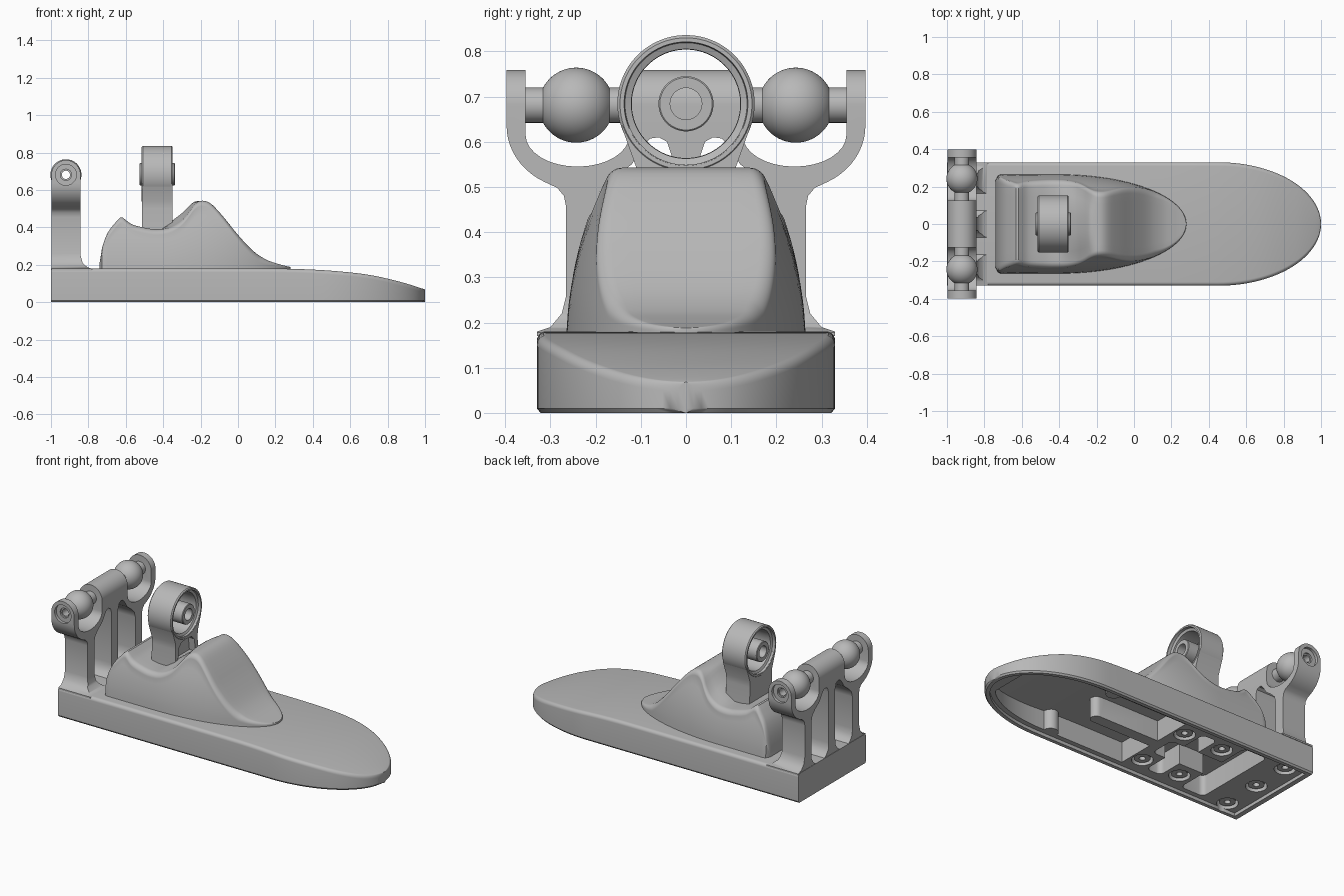
import bpy, bmesh, math
from math import sin, cos, pi, sqrt

if "Cube" in bpy.data.objects:
    bpy.data.objects.remove(bpy.data.objects["Cube"])

grey = bpy.data.materials.new("plain grey")
grey.use_nodes = True
COLOUR = (0.48, 0.48, 0.48, 1)
grey.diffuse_color = COLOUR
grey.node_tree.nodes["Principled BSDF"].inputs["Base Color"].default_value = COLOUR


def make(name, bm):
    bmesh.ops.remove_doubles(bm, verts=bm.verts, dist=0.0002)
    bmesh.ops.recalc_face_normals(bm, faces=bm.faces)
    mesh = bpy.data.meshes.new(name)
    bm.to_mesh(mesh)
    bm.free()
    mesh.materials.append(grey)
    obj = bpy.data.objects.new(name, mesh)
    bpy.context.collection.objects.link(obj)
    return obj


def skin(name, rings, closed=False):
    """Join rings of points with faces; cap the ends unless closed."""
    bm = bmesh.new()
    loops = [[bm.verts.new(p) for p in ring] for ring in rings]
    n = len(loops[0])
    pairs = list(zip(loops, loops[1:]))
    if closed:
        pairs.append((loops[-1], loops[0]))
    else:
        bm.faces.new(loops[0])
        bm.faces.new(loops[-1])
    for a, b in pairs:
        for i in range(n):
            j = (i + 1) % n
            bm.faces.new((a[i], a[j], b[j], b[i]))
    return make(name, bm)


def place(axis, a, u, v):
    return {"X": (a, u, v), "Y": (u, a, v), "Z": (u, v, a)}[axis]


def prism(name, pts, a0, a1, axis):
    return skin(name, [[place(axis, a, u, v) for u, v in pts] for a in (a0, a1)])


def lathe(name, profile, axis, cu, cv, steps=64):
    rings = []
    for k in range(steps):
        t = 2 * pi * k / steps
        rings.append([place(axis, a, cu + r * cos(t), cv + r * sin(t)) for a, r in profile])
    return skin(name, rings, closed=True)


def arc(cu, cv, ru, rv, t0, t1, n=16):
    ts = [math.radians(t0 + (t1 - t0) * k / n) for k in range(n + 1)]
    return [(cu + ru * cos(t), cv + rv * sin(t)) for t in ts]


def mirrored(half):
    return half + [(-u, v) for u, v in reversed(half)]


def rounded(u0, u1, v0, v1, r):
    return (arc(u1 - r, v1 - r, r, r, 0, 90, 6) + arc(u0 + r, v1 - r, r, r, 90, 180, 6)
            + arc(u0 + r, v0 + r, r, r, 180, 270, 6) + arc(u1 - r, v0 + r, r, r, 270, 360, 6))


def boolean(obj, cutter, operation="DIFFERENCE"):
    mod = obj.modifiers.new("cut", "BOOLEAN")
    mod.object, mod.operation, mod.solver = cutter, operation, "EXACT"
    bpy.context.view_layer.objects.active = obj
    bpy.ops.object.modifier_apply(modifier=mod.name)
    bpy.data.objects.remove(cutter)


def curve(pts, x):
    """Smooth curve through the points, evaluated at x."""
    for i in range(len(pts) - 1):
        (x0, y0), (x1, y1) = pts[i], pts[i + 1]
        if x <= x1:
            break
    xa, ya = pts[max(i - 1, 0)]
    xb, yb = pts[min(i + 2, len(pts) - 1)]
    m0, m1 = (y1 - ya) / (x1 - xa), (yb - y0) / (xb - x0)
    h = x1 - x0
    t = min(max((x - x0) / h, 0), 1)
    return ((1 + 2 * t) * (1 - t) ** 2 * y0 + t * (1 - t) ** 2 * h * m0
            + t * t * (3 - 2 * t) * y1 + t * t * (t - 1) * h * m1)


# Sole: rounded toe, thinning towards the front
def sole_width(x, inset=0.0):
    u = max(0, (x - 0.45) / (0.55 - inset))
    return max((0.33 - inset) * sqrt(max(0, 1 - u * u)), 0.002)


SOLE_TOP = [(-1, .18), (.1, .18), (.3, .178), (.5, .168), (.7, .146), (.87, .108), (1, .068)]
rings = []
for x in [-1, -0.99] + [-1 + 1.45 * k / 20 for k in range(1, 20)] + [0.45 + 0.55 * sin(k * pi / 60) for k in range(31)]:
    w, top = sole_width(x), curve(SOLE_TOP, x)
    r = min(0.02, w)
    half = [(sole_width(x, 0.008), 0), (w, 0.01)] + arc(w - r, top - r, r, r, 0, 90, 6)
    rings.append([(x, y, z) for y, z in mirrored(half)])
sole = skin("sole", rings)

# Underside: shallow recess, then a toe cavity around a centre rib and two bosses
xs = [-0.97 + 1.94 * sin(k * pi / 60) for k in range(31)]
edge = [(x, sole_width(x, 0.03)) for x in xs]
boolean(sole, prism("recess", edge + [(x, -y) for x, y in reversed(edge)], -0.02, 0.02, "Z"))
rings = []
for x in [-0.14 + 1.03 * sin(k * pi / 50) for k in range(26)]:
    w = sole_width(x, 0.06)
    rings.append([(x, y, z) for y, z in mirrored([(w, -0.02), (w, curve(SOLE_TOP, x) - 0.035)])])
cavity = skin("toe_cavity", rings)
rib = [(-0.2, -0.035)] + arc(0.27, 0, 0.035, 0.035, -90, 90, 8) + [(-0.2, 0.035)]
boolean(cavity, prism("rib", rib, -0.1, 0.3, "Z"))
for s in (-1, 1):
    boolean(cavity, prism("boss", arc(0.37, s * 0.27, 0.045, 0.045, 0, 345, 23), -0.1, 0.3, "Z"))
boolean(sole, cavity)

# Heel pockets and fastener holes
for pocket in (rounded(-0.72, -0.56, -0.27, 0.27, 0.03), rounded(-0.6, -0.2, -0.08, 0.08, 0.03),
               rounded(-0.39, -0.29, -0.24, 0.24, 0.03)):
    boolean(sole, prism("pocket", pocket, -0.02, 0.145, "Z"))
for x, y in [(-0.872, 0), (-0.872, .245), (-0.872, -.245)] + [(x, y) for x in (-.475, -.21) for y in (-.18, .18)]:
    boolean(sole, prism("hole", arc(x, y, 0.06, 0.06, 0, 345, 23), -0.02, 0.06, "Z"))
    lathe("fastener", [(0.03, 0.018), (0.03, 0.045), (0.07, 0.045), (0.07, 0.018)], "Z", x, y, 32)

# Foot shell: lofted sections with a scoop for the ankle
SHELL_TOP = [(-.74, .21), (-.73, .28), (-.70, .365), (-.66, .42), (-.625, .455), (-.61, .447),
             (-.57, .418), (-.5, .398), (-.44, .39), (-.37, .398), (-.31, .43), (-.27, .472),
             (-.235, .52), (-.2, .542), (-.15, .53), (-.09, .47), (0, .36), (.08, .275), (.15, .228),
             (.22, .203), (.28, .188)]
TAPER = [(.17, 1), (.24, .98), (.32, .93), (.4, .85), (.48, .74), (.56, .62)]
rings = []
for k in range(101):
    x = -0.74 + 1.02 * sin(k / 100 * pi / 2) if k > 60 else -0.74 + 1.02 * sin(0.3 * pi) * k / 60
    u = max(0, (x + 0.4) / 0.68)
    back = min(1, (x + 0.74) / 0.03)
    w = max(0.265 * sqrt(max(0, 1 - u * u)), 0.004) - 0.03 * (1 - sqrt(1 - (1 - back) ** 2))
    top = curve(SHELL_TOP, x)
    crown = 0.04 * max(0, 1 - ((x + 0.31) / 0.1) ** 2)
    r = min(0.035, (top - 0.17) * 0.45, w * 0.5)
    half = []
    for s in range(9):
        z = 0.17 + (top - r - 0.17) * s / 8
        half.append((w * curve(TAPER, z), z))
    half += arc(half[-1][0] - r, top - r, r, r, 0, 90, 8)[1:]
    inner = half[-1][0]
    half += [(inner * f, top + crown * (1 - f * f)) for f in (0.75, 0.5, 0.25)]
    rings.append([(x, y, z) for y, z in mirrored(half)])
skin("foot_shell", rings)

# Ankle ring with hub and neck
AX, AZ = -0.432, 0.684
half = [(0.03, 0.12), (0.06, 0.121), (0.066, 0.135), (0.083, 0.137), (0.083, 0.146), (0.077, 0.152)]
lathe("ankle_ring", [(AX + a, r) for a, r in half] + [(AX - a, r) for a, r in reversed(half)], "X", 0, AZ, 96)
hub = [(0.094, 0.035), (0.094, 0.058), (0.091, 0.061)]
lathe("ankle_hub", [(AX + a, r) for a, r in hub] + [(AX - a, r) for a, r in reversed(hub)], "X", 0, AZ)
neck_half = [(0.115, 0.36), (0.107, 0.5), (0.109, 0.54), (0.143, 0.635)] + arc(0, AZ, 0.135, 0.135, -22, -88, 10)
neck = prism("ankle_neck", mirrored(neck_half), AX - 0.081, AX + 0.081, "X")
slot = mirrored([(0.085, 0.42), (0.075, 0.5), (0.05, 0.525), (0.01, 0.53)])
boolean(neck, prism("slot", slot, AX + 0.04, AX + 0.2, "X"))

# Heel bracket: three legs carrying two cradles and a centre barrel
BX, BZ = -0.92, 0.681
bracket_half = [(.33, .17), (.33, .18), (.3, .19), (.275, .22), (.265, .26), (.265, .455), (.27, .48), (.285, .498)]
bracket_half += arc(.24, .635, .157, .14, -62, 0, 10) + [(.397, .77), (.355, .77)]
bracket_half += arc(.24, .615, .115, .07, 0, -180) + [(.125, .77)]
bracket = prism("heel_bracket", mirrored(bracket_half), -1.02, -0.76, "X")
side = [(BX - .078, .16), (-.78, .16), (-.78, .178), (-.805, .187), (-.83, .208), (BX + .078, .25)]
side += arc(BX, BZ, 0.078, 0.078, 0, 180, 24)
boolean(bracket, prism("side_shape", side, -0.5, 0.5, "Y"), "INTERSECT")
window = [(.085, .17), (.15, .17), (.18, .195), (.197, .22), (.2, .26), (.2, .455), (.19, .49), (.16, .52),
          (.12, .55), (.098, .585), (.08, .607), (.06, .61), (.042, .6), (.032, .57), (.032, .26),
          (.036, .22), (.054, .195)]
for s in (-1, 1):
    boolean(bracket, prism("window", [(s * y, z) for y, z in window], -1.1, -0.7, "X"))
    boolean(bracket, prism("counterbore", arc(BX, BZ, 0.056, 0.056, 0, 350, 35), s * 0.38, s * 0.42, "Y"))
boolean(bracket, prism("bore", arc(BX, BZ, 0.03, 0.03, 0, 350, 35), -0.5, 0.5, "Y"))

# Ball joints on hollow pins
for s, label in ((1, "left"), (-1, "right")):
    ball = arc(0.243, 0, 0.083, 0.083, 152, 28, 24)
    profile = [(0.11, 0.022), (0.11, 0.039)] + ball + [(0.37, 0.039), (0.37, 0.022)]
    lathe("ball_joint_" + label, [(s * a, r) for a, r in profile], "Y", BX, BZ)

# Smooth shading with sharp edges kept
bpy.ops.object.select_all(action="DESELECT")
for obj in bpy.context.scene.objects:
    if obj.type == "MESH" and grey.name in obj.data.materials:
        obj.select_set(True)
        bpy.context.view_layer.objects.active = obj
bpy.ops.object.shade_smooth_by_angle(angle=math.radians(35))
